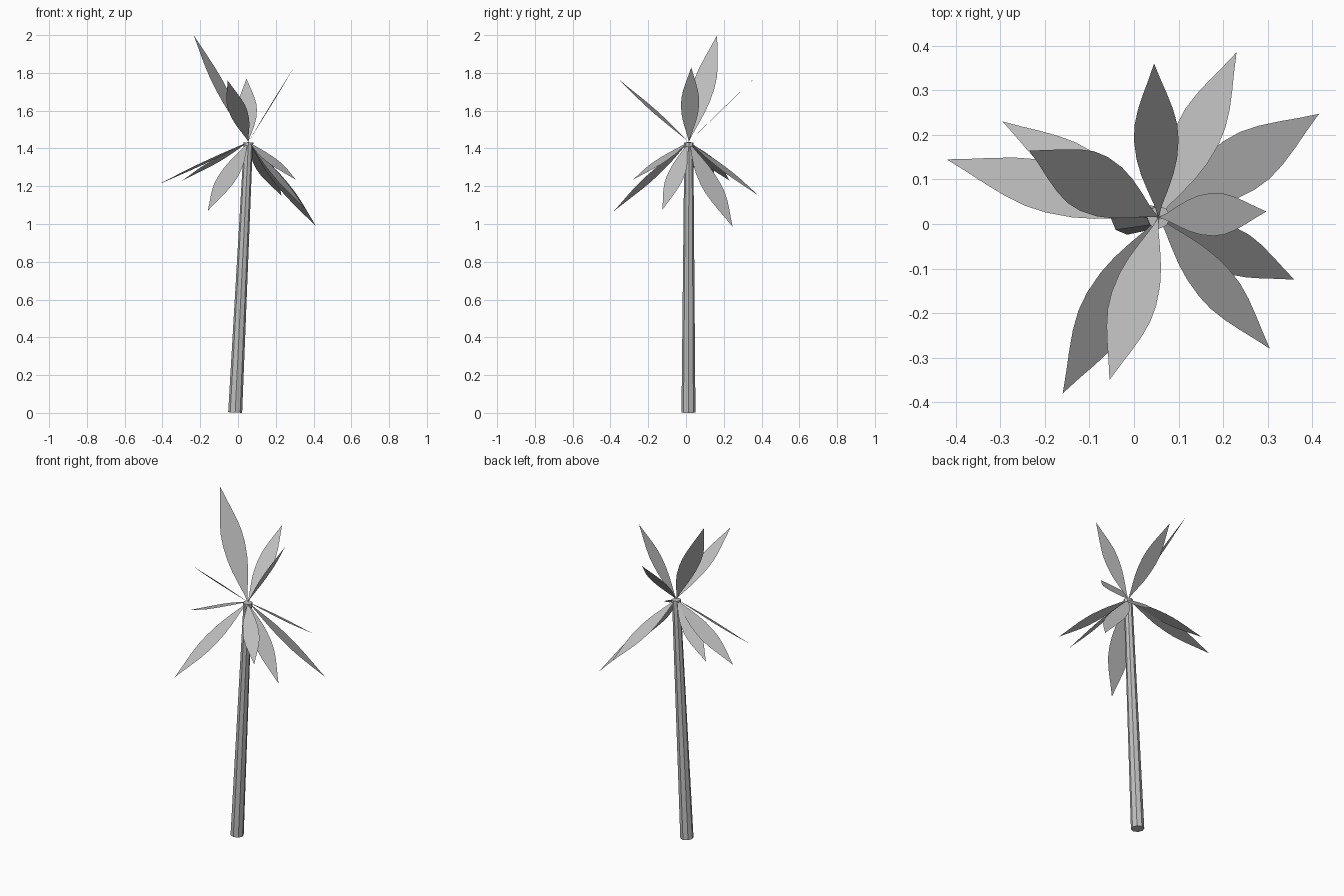
import bpy
import bmesh
from mathutils import Vector

cube = bpy.data.objects.get("Cube")
if cube:
    bpy.data.objects.remove(cube, do_unlink=True)

grey = bpy.data.materials.new("plain_grey")
grey.use_nodes = True
shade = (0.52, 0.52, 0.52, 1)
grey.diffuse_color = shade
grey.node_tree.nodes["Principled BSDF"].inputs["Base Color"].default_value = shade


def add_object(name, bm):
    mesh = bpy.data.meshes.new(name)
    bm.to_mesh(mesh)
    bm.free()
    mesh.materials.append(grey)
    obj = bpy.data.objects.new(name, mesh)
    bpy.context.collection.objects.link(obj)
    return obj


def tapered_post(name, start, end, r_start, r_end):
    """Eight-sided cone section running from start to end."""
    start, end = Vector(start), Vector(end)
    axis = end - start
    bm = bmesh.new()
    bmesh.ops.create_cone(bm, cap_ends=True, segments=8, radius1=r_start,
                          radius2=r_end, depth=axis.length)
    obj = add_object(name, bm)
    obj.rotation_euler = Vector((0, 0, 1)).rotation_difference(axis).to_euler()
    obj.location = (start + end) / 2
    return obj


# Leaf outline: distance along the blade, share of the full half width
OUTLINE = [(0.08, 0.18), (0.18, 0.47), (0.28, 0.73), (0.38, 0.91), (0.5, 1),
           (0.6, 0.96), (0.7, 0.79), (0.8, 0.54), (0.9, 0.26)]
ROOT = Vector((0.055, 0.015, 1.435))


def leaf(name, tip):
    """Flat pointed blade from the crown to its tip, level across its width."""
    along = Vector(tip) - ROOT
    across = along.cross(Vector((0, 0, 1))).normalized() * along.length * 0.104
    bm = bmesh.new()
    right = [ROOT + along * t + across * w for t, w in OUTLINE]
    left = [ROOT + along * t - across * w for t, w in reversed(OUTLINE)]
    ring = [ROOT] + right + [Vector(tip)] + left
    bm.faces.new([bm.verts.new(p) for p in ring])
    bm.normal_update()
    add_object(name, bm)


# Leaning trunk and the collar on top
tapered_post("trunk", (-0.015, 0.013, 0.002), (0.054, 0.015, 1.41), 0.037, 0.024)
tapered_post("trunk_collar", (0.054, 0.015, 1.405), (0.055, 0.015, 1.432), 0.026, 0.026)

# Upright leaves
raised = [(-0.235, 0.165, 2.0), (0.297, 0.028, 1.83),
          (-0.055, -0.35, 1.76), (0.045, 0.36, 1.77)]
for i, tip in enumerate(raised, 1):
    leaf(f"raised_leaf_{i}", tip)

# Hanging leaves
hanging = [(-0.16, -0.38, 1.07), (0.23, 0.385, 1.15), (0.415, 0.247, 0.985),
           (0.305, -0.28, 1.235), (0.36, -0.125, 1.075),
           (-0.42, 0.145, 1.21), (-0.295, 0.23, 1.23)]
for i, tip in enumerate(hanging, 1):
    leaf(f"hanging_leaf_{i}", tip)
